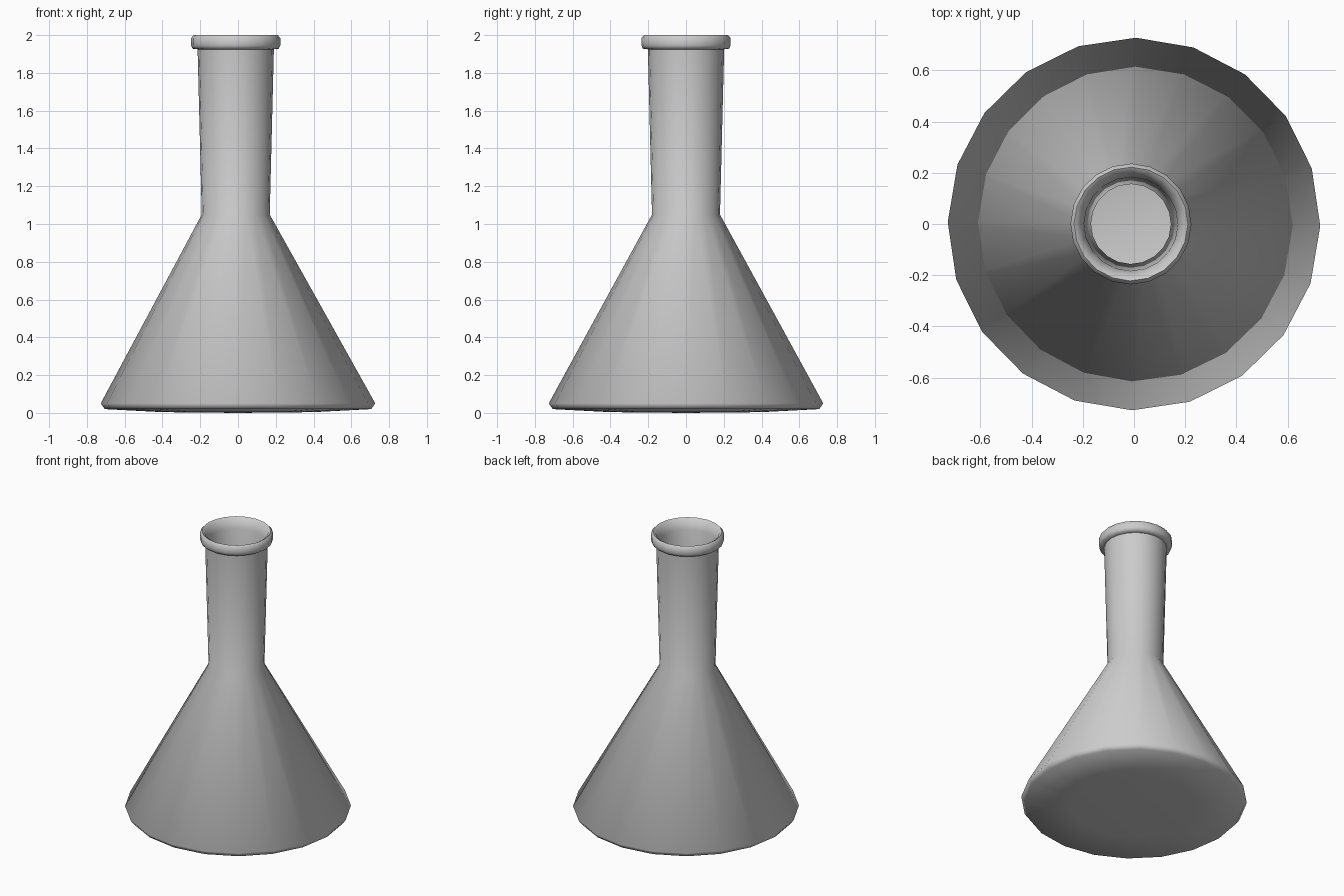
import bpy, bmesh, math

cube = bpy.data.objects.get("Cube")
if cube:
    bpy.data.objects.remove(cube, do_unlink=True)

SIDES = 20
TURN = math.radians(-0.6)

glass = bpy.data.materials.new("grey glass")
glass.use_nodes = True
grey = (0.6, 0.6, 0.6, 1)
glass.diffuse_color = grey
glass.node_tree.nodes["Principled BSDF"].inputs["Base Color"].default_value = grey


def lathe(name, profile):
    """Revolve (radius, height, x shift) rings into one closed smooth skin."""
    bm = bmesh.new()
    rings = []
    for r, z, dx in profile:
        if r == 0:
            rings.append([bm.verts.new((dx, 0, z))] * SIDES)
            continue
        angles = [TURN + math.tau * i / SIDES for i in range(SIDES)]
        rings.append([bm.verts.new((dx + r * math.cos(a), r * math.sin(a), z))
                      for a in angles])
    for low, high in zip(rings, rings[1:]):
        for i in range(SIDES):
            j = (i + 1) % SIDES
            corners = dict.fromkeys((low[i], low[j], high[j], high[i]))
            bm.faces.new(list(corners))
    bmesh.ops.recalc_face_normals(bm, faces=bm.faces)
    mesh = bpy.data.meshes.new(name)
    bm.to_mesh(mesh)
    bm.free()
    mesh.materials.append(glass)
    obj = bpy.data.objects.new(name, mesh)
    bpy.context.collection.objects.link(obj)
    bpy.ops.object.select_all(action='DESELECT')
    obj.select_set(True)
    bpy.context.view_layer.objects.active = obj
    bpy.ops.object.shade_smooth_by_angle(angle=math.radians(65))
    return obj


OFF = -0.012  # the neck sits slightly off the base centre
outside = [
    (0, 0, 0), (0.4, 0.004, 0), (0.705, 0.02, 0), (0.727, 0.05, 0),  # base
    (0.18, 1.05, OFF), (0.202, 1.925, OFF),                          # cone, neck
    (0.228, 1.928, OFF), (0.236, 1.945, OFF),                        # lip
    (0.236, 1.985, OFF), (0.222, 2.0, OFF), (0.205, 1.99, OFF),
]
inside = [
    (0.183, 1.93, OFF), (0.156, 1.05, OFF), (0.67, 0.07, 0),         # cavity
    (0.65, 0.04, 0), (0, 0.03, 0),
]
lathe("flask", outside + inside)
